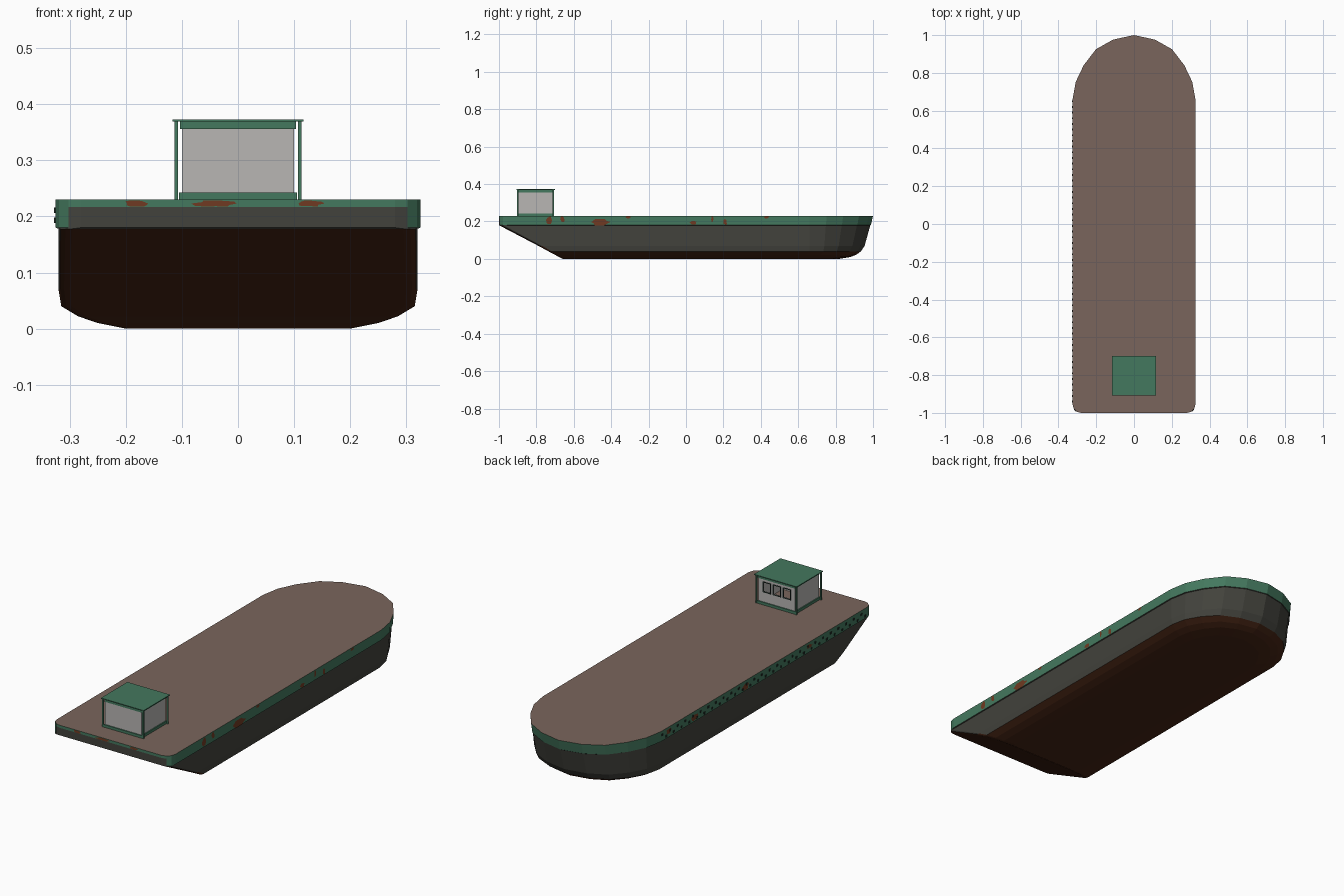
import bpy, bmesh, math, random
from mathutils import Vector

if "Cube" in bpy.data.objects:
    bpy.data.objects.remove(bpy.data.objects["Cube"])

random.seed(4)


def mat(name, rgb):
    m = bpy.data.materials.new(name)
    lin = [((c / 255 + 0.055) / 1.055) ** 2.4 if c > 10 else c / 255 / 12.92 for c in rgb]
    m.diffuse_color = (*lin, 1)
    m.use_nodes = True
    m.node_tree.nodes["Principled BSDF"].inputs["Base Color"].default_value = m.diffuse_color
    return m


GREEN = mat("green paint", (68, 120, 94))
GREY = mat("dark hull grey", (66, 66, 60))
BROWN = mat("bottom red brown", (70, 36, 20))
DECK = mat("deck brown", (122, 101, 92))
WALL = mat("cabin light grey", (184, 182, 180))
RUST = mat("rust", (112, 58, 34))
DARK = mat("dark fittings", (34, 48, 42))


def finish(name, bm, mats):
    me = bpy.data.meshes.new(name)
    bm.to_mesh(me)
    bm.free()
    ob = bpy.data.objects.new(name, me)
    bpy.context.collection.objects.link(ob)
    for m in mats:
        me.materials.append(m)
    return ob


def add_box(bm, x0, x1, y0, y1, z0, z1):
    vs = bmesh.ops.create_cube(bm, size=1)["verts"]
    for v in vs:
        v.co = Vector((x1 if v.co.x > 0 else x0, y1 if v.co.y > 0 else y0, z1 if v.co.z > 0 else z0))


def boxes(name, m, *dims):
    bm = bmesh.new()
    for d in dims:
        add_box(bm, *d)
    return finish(name, bm, [m])


# hull: plan outlines stacked by height (z, half width, bow tip, stern, corner radius, bow start)
LEVELS = [(0, .20, .82, -.66, .015, .62), (.01, .25, .88, -.68, .015, .64),
          (.022, .285, .91, -.70, .015, .65), (.04, .315, .935, -.735, .018, .66),
          (.07, .32, .955, -.79, .02, .66), (.178, .32, .985, -.996, .025, .66),
          (.18, .325, .988, -1, .045, .66), (.217, .325, .997, -1, .045, .66),
          (.23, .325, 1, -1, .045, .66)]
BOW = [(1, 0), (.95, .27), (.82, .53), (.62, .78), (.34, .93), (0, 1)]


def outline(z, w, b, s, r, y0):
    half = [(w - r * (1 - math.sin(a)), s + r * (1 - math.cos(a)))
            for a in (0, math.pi / 6, math.pi / 3, math.pi / 2)]
    half += [(w * fx, y0 + (b - y0) * fy) for fx, fy in BOW]
    return [(x, y, z) for x, y in half] + [(-x, y, z) for x, y in reversed(half[:-1])]


bm = bmesh.new()
rings = [[bm.verts.new(p) for p in outline(*lv)] for lv in LEVELS]
for a, b in zip(rings, rings[1:]):
    n = len(a)
    for i in range(n):
        j = (i + 1) % n
        bm.faces.new((a[i], a[j], b[j], b[i]))
bm.faces.new(rings[0][::-1])
bm.faces.new(rings[-1])
bm.normal_update()
for f in bm.faces:
    c, nrm = f.calc_center_median(), f.normal
    if nrm.z > .9:
        f.material_index = 3                      # deck
    elif c.z < .035 or (nrm.z < -.5 and c.z < .175 and c.y < 0):
        f.material_index = 2                      # bottom and stern rake
    elif c.z < .18 or (c.z < .21 and nrm.y < -.8):
        f.material_index = 1                      # sides and transom
finish("hull", bm, [GREEN, GREY, BROWN, DECK])

# studs along the left green band
boxes("left_band_studs", DARK,
      *[(-.328, -.324, y - .005, y + .005, z - .005, z + .005)
        for i in range(54) for y, z in [(-.94 + i * .03, .193 + .018 * (i % 2))]])


# rust patches as jagged flat plates lying on the green band
def rust(name, origin, u, normal, w, h):
    bm = bmesh.new()
    o, u, nrm = Vector(origin), Vector(u), Vector(normal)
    pts = []
    for i in range(12):
        a = i * math.tau / 12
        k = random.uniform(.65, 1.1)
        pts.append(o + nrm * .001 + u * (w / 2 * k * math.cos(a))
                   + Vector((0, 0, max(-h / 2, min(h / 2, h / 2 * k * 1.3 * math.sin(a))))))
    f = bm.faces.new([bm.verts.new(p) for p in pts])
    f.normal_update()
    if f.normal.dot(nrm) < 0:
        f.normal_flip()
    finish(name, bm, [RUST])


for y, z, w, h in [(-.73, .207, .035, .04), (-.66, .212, .025, .03), (-.46, .197, .11, .035),
                   (-.31, .222, .03, .012), (.04, .193, .04, .02), (.14, .212, .015, .03),
                   (.21, .197, .02, .03), (.43, .222, .03, .012)]:
    rust("right_rust_patch", (.325, y, z), (0, 1, 0), (1, 0, 0), w, h)
for y, z, w, h in [(-.5, .21, .05, .02), (0, .2, .06, .03), (.4, .2, .06, .03), (.6, .21, .04, .025)]:
    rust("left_rust_patch", (-.325, y, z), (0, 1, 0), (-1, 0, 0), w, h)
for x, w in [(-.18, .045), (-.04, .08), (.13, .045)]:
    rust("stern_rust_patch", (x, -1, .223), (1, 0, 0), (0, -1, 0), w, .011)

# cabin walls: three plain sides, and a bow-facing side with three window openings
X, Y0, Y1, T = .10, -.898, -.712, .004
Z0, Z1, S0, S1 = .23, .368, .295, .34
WIN = [-.055, 0, .055]
HW = .018
edges = [-X] + [e for w in WIN for e in (w - HW, w + HW)] + [X]
boxes("cabin_walls", WALL,
      (-X, X, Y0, Y0 + T, Z0, Z1), (-X, -X + T, Y0, Y1, Z0, Z1), (X - T, X, Y0, Y1, Z0, Z1),
      (-X, X, Y1 - T, Y1, Z0, S0), (-X, X, Y1 - T, Y1, S1, Z1),
      *[(edges[i], edges[i + 1], Y1 - T, Y1, S0, S1) for i in range(0, 8, 2)])

# dark window frames
F = .004
boxes("window_frames", DARK, *[d for w in WIN for d in (
    (w - HW - F, w - HW, Y1 - .005, Y1 + .002, S0 - F, S1 + F),
    (w + HW, w + HW + F, Y1 - .005, Y1 + .002, S0 - F, S1 + F),
    (w - HW, w + HW, Y1 - .005, Y1 + .002, S0 - F, S0),
    (w - HW, w + HW, Y1 - .005, Y1 + .002, S1, S1 + F))])


# green trim bands round the cabin
def band(name, g, z0, z1):
    boxes(name, GREEN, (-X - g, X + g, Y0 - g, Y0, z0, z1), (-X - g, X + g, Y1, Y1 + g, z0, z1),
          (-X - g, -X, Y0, Y1, z0, z1), (X, X + g, Y0, Y1, z0, z1))


band("cabin_base_trim", .005, .23, .243)
band("cabin_top_trim", .003, .356, .369)

# corner posts and overhanging roof
boxes("corner_posts", GREEN, *[(x - .0035, x + .0035, y - .0035, y + .0035, .23, .37)
                               for x in (-.11, .11) for y in (-.9, -.709)])
boxes("cabin_roof", GREEN, (-.117, .117, -.907, -.70, .369, .373))
